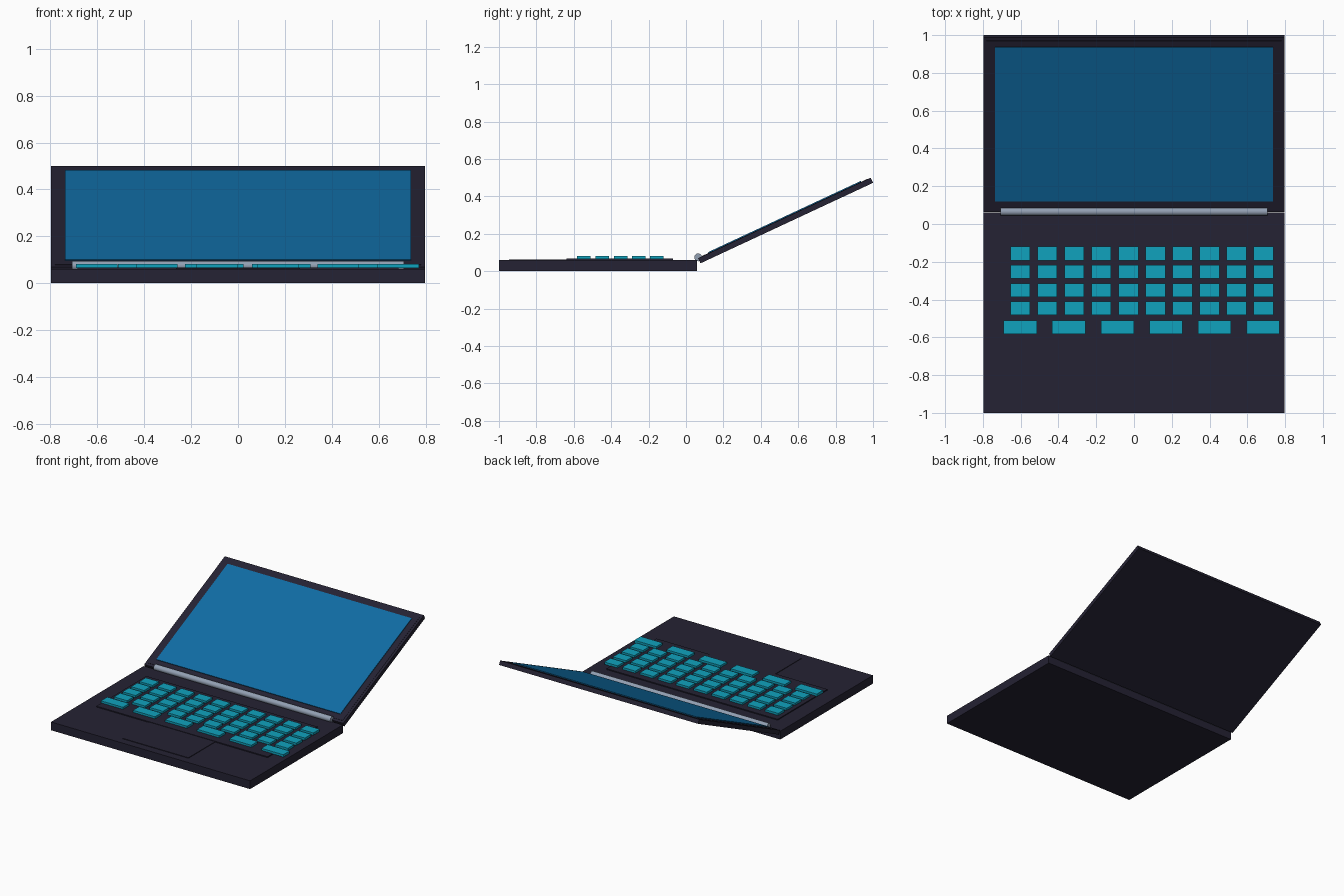
import bpy
import bmesh
from math import radians
from mathutils import Matrix, Vector

if "Cube" in bpy.data.objects:
    bpy.data.objects.remove(bpy.data.objects["Cube"])


def material(name, rgb):
    mat = bpy.data.materials.new(name)
    mat.use_nodes = True
    mat.diffuse_color = (*rgb, 1)
    mat.node_tree.nodes["Principled BSDF"].inputs["Base Color"].default_value = (*rgb, 1)
    return mat


casing = material("dark casing", (0.018, 0.016, 0.033))
key_teal = material("teal keys", (0.005, 0.36, 0.51))
screen_blue = material("screen blue", (0.005, 0.15, 0.37))
metal = material("hinge grey", (0.29, 0.35, 0.45))


def finish(name, bm, mat):
    mesh = bpy.data.meshes.new(name)
    bm.to_mesh(mesh)
    bm.free()
    mesh.materials.append(mat)
    obj = bpy.data.objects.new(name, mesh)
    bpy.context.collection.objects.link(obj)
    return obj


def add_box(bm, lo, hi):
    lo, hi = Vector(lo), Vector(hi)
    place = Matrix.Translation((lo + hi) / 2) @ Matrix.Diagonal((*(hi - lo), 1))
    bmesh.ops.create_cube(bm, size=1, matrix=place)


def box(name, lo, hi, mat):
    bm = bmesh.new()
    add_box(bm, lo, hi)
    return finish(name, bm, mat)


# Lower body with raised keyboard deck and touchpad
box("base", (-0.797, -1, 0), (0.797, 0.06, 0.06), casing)
box("keyboard_deck", (-0.685, -0.64, 0.055), (0.685, -0.07, 0.067), casing)
box("touchpad", (-0.265, -0.945, 0.055), (0.265, -0.64, 0.064), casing)


# Keys: four rows of small keys and one row of wide keys
def key_row(name, y, count, first_x, step, width):
    bm = bmesh.new()
    for i in range(count):
        x = first_x + i * step
        add_box(bm, (x - width / 2, y - 0.036, 0.065), (x + width / 2, y + 0.036, 0.082))
    finish(name, bm, key_teal)


for row in range(4):
    key_row(f"key_row_{row + 1}", -0.156 - row * 0.097, 10, -0.602, 0.143, 0.105)
key_row("wide_key_row", -0.546, 6, -0.602, 0.257, 0.176)

# Hinge bar
bm = bmesh.new()
bmesh.ops.create_cone(bm, cap_ends=True, segments=16, radius1=0.021, radius2=0.021, depth=1.415,
                      matrix=Matrix.Translation((0, 0.065, 0.074)) @ Matrix.Rotation(radians(90), 4, "Y"))
hinge = finish("hinge_bar", bm, metal)
bpy.context.view_layer.objects.active = hinge
hinge.select_set(True)
bpy.ops.object.shade_smooth_by_angle(angle=radians(40))

# Tilted lid, bezel and screen share one placement
lid_parts = [
    box("lid", (-0.797, -0.509, -0.015), (0.797, 0.509, 0.015), casing),
    box("bezel", (-0.78, -0.49, 0.01), (0.78, 0.49, 0.017), casing),
    box("screen", (-0.737, -0.447, 0.012), (0.737, 0.453, 0.022), screen_blue),
]
for part in lid_parts:
    part.location = (0, 0.5325, 0.271)
    part.rotation_euler.x = radians(25)
